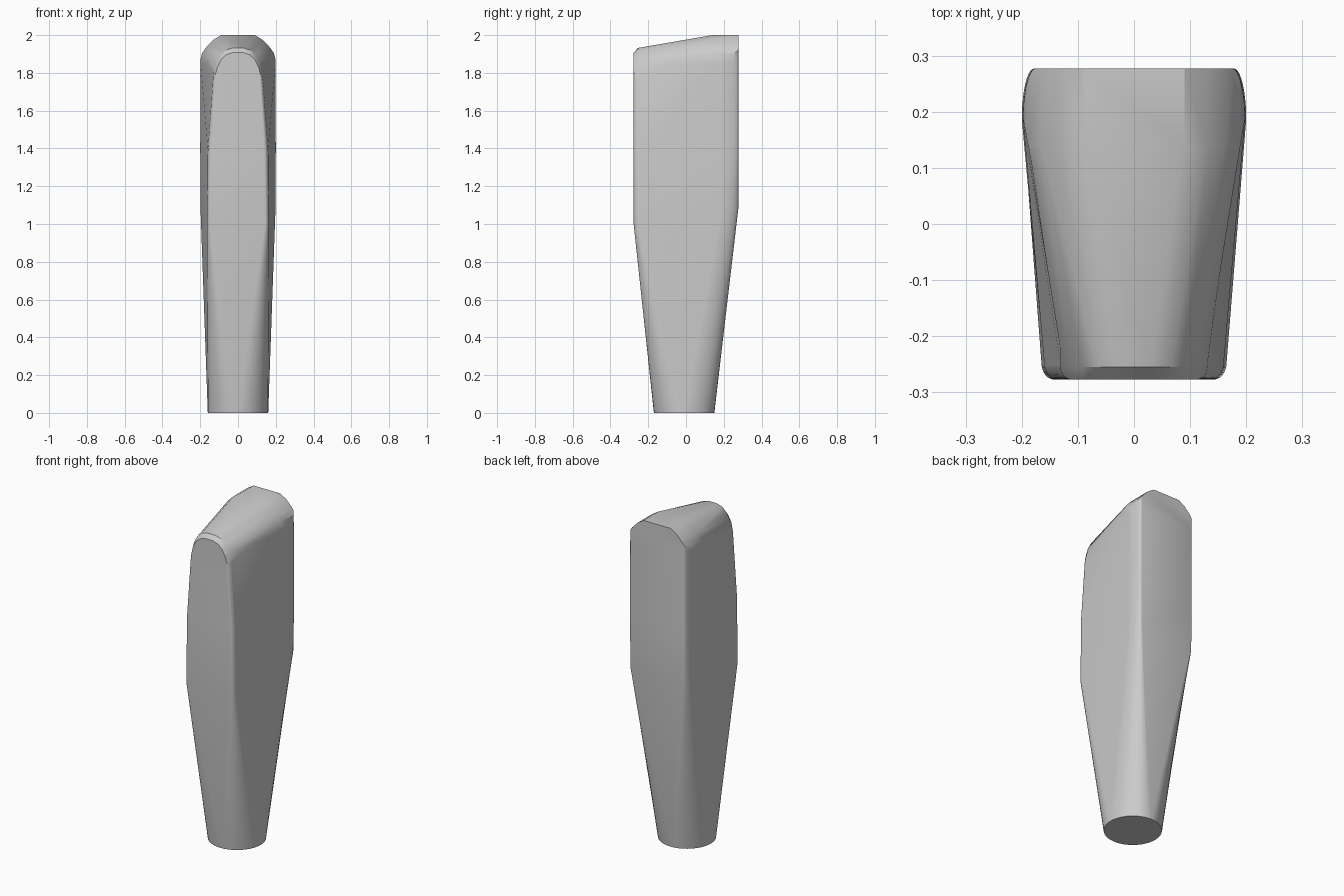
import bpy, bmesh, math

cube = bpy.data.objects.get("Cube")
if cube:
    bpy.data.objects.remove(cube)

grey = bpy.data.materials.new("plain_grey")
grey.use_nodes = True
colour = (0.6, 0.6, 0.6, 1)
grey.diffuse_color = colour
grey.node_tree.nodes["Principled BSDF"].inputs["Base Color"].default_value = colour

STEPS = 10


def loft(name, rings):
    """Skin a list of equal-length rings and cap both ends."""
    bm = bmesh.new()
    rows = [[bm.verts.new(p) for p in ring] for ring in rings]
    n = len(rows[0])
    for a, b in zip(rows, rows[1:]):
        for i in range(n):
            j = (i + 1) % n
            bm.faces.new((a[i], a[j], b[j], b[i]))
    bm.faces.new(rows[0][::-1])
    bm.faces.new(rows[-1])
    bmesh.ops.recalc_face_normals(bm, faces=bm.faces)
    mesh = bpy.data.meshes.new(name)
    bm.to_mesh(mesh)
    bm.free()
    mesh.materials.append(grey)
    obj = bpy.data.objects.new(name, mesh)
    bpy.context.collection.objects.link(obj)
    return obj


def section(z, tilt, front, back):
    """Rounded section; front and back are (half width, y, corner rx, corner ry)."""
    pts = []
    for quarter, (sx, end) in enumerate(((1, back), (-1, back), (-1, front), (1, front))):
        w, y, rx, ry = end
        cy = y - ry if end is back else y + ry
        for k in range(STEPS + 1):
            t = (quarter + k / STEPS) * math.pi / 2
            py = cy + ry * math.sin(t)
            pts.append((sx * (w - rx) + rx * math.cos(t), py, z + tilt * py))
    return pts


# Body: round foot widening into a tapered block
r = 0.16
body = loft("handle_body", [
    section(0, 0, (r, -0.17, r, r), (r, 0.15, r, r)),
    section(1.04, 0.15, (0.165, -0.277, 0.022, 0.03), (0.198, 0.277, 0.025, 0.09)),
    section(1.4, 0, (0.16, -0.277, 0.022, 0.03), (0.2, 0.277, 0.022, 0.09)),
    section(1.85, 0, (0.127, -0.277, 0.018, 0.03), (0.198, 0.277, 0.022, 0.09)),
    section(2.1, 0, (0.115, -0.277, 0.018, 0.03), (0.195, 0.277, 0.022, 0.09)),
])


# Roof envelope: narrow arch at the front, wide chamfer at the back
def roof(y, half):
    pts = [(0.3, -0.1), (0.3, 1.0)] + half
    return [(x, y, z) for x, z in pts] + [(-x, y, z) for x, z in reversed(pts)]


arch = [(0.126, 1.81), (0.115, 1.855), (0.093, 1.895), (0.066, 1.92), (0.03, 1.932)]
crown = [(0.199, 1.87), (0.19, 1.905), (0.165, 1.94), (0.13, 1.975), (0.09, 2.0)]
low_arch = [(x * 0.9, z - 0.05) for x, z in arch]
cutter = loft("roof_cutter", [roof(-0.3, low_arch), roof(-0.255, arch),
                              roof(0.14, crown), roof(0.3, crown)])
cutter.hide_render = True

# Trim the body to the roof
cut = body.modifiers.new("roof_trim", "BOOLEAN")
cut.operation = "INTERSECT"
cut.solver = "EXACT"
cut.object = cutter
bpy.ops.object.select_all(action="DESELECT")
body.select_set(True)
bpy.context.view_layer.objects.active = body
bpy.ops.object.modifier_apply(modifier=cut.name)
bpy.data.objects.remove(cutter)
bpy.ops.object.shade_smooth_by_angle(angle=math.radians(30))
